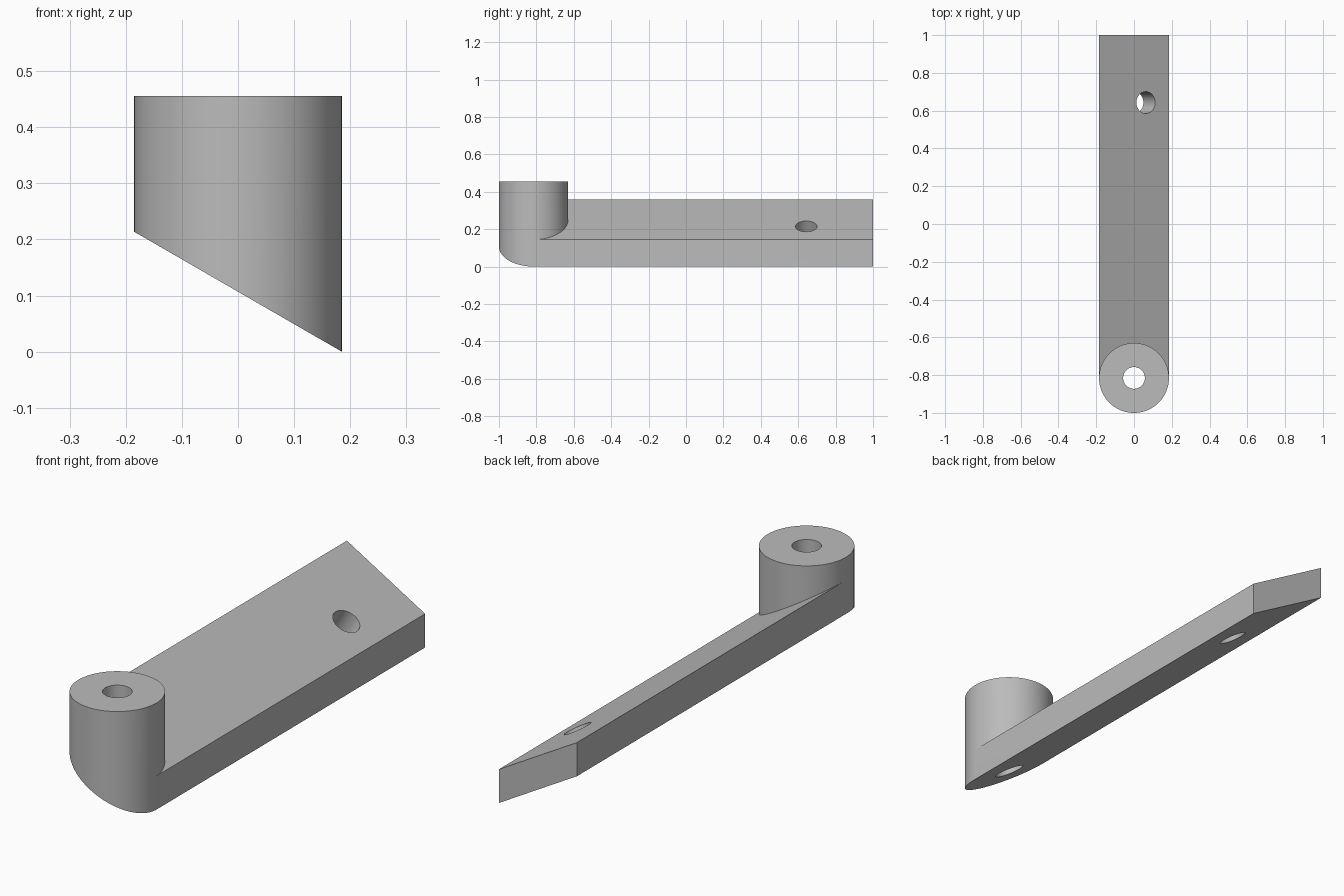
import bpy, bmesh, math
from mathutils import Matrix, Vector

cube = bpy.data.objects.get("Cube")
if cube:
    bpy.data.objects.remove(cube, do_unlink=True)

HALF = 0.185                      # half width of the bar, radius of the boss
TILT = math.radians(30)           # sideways slope of the bar
RISE = HALF * math.tan(TILT)
THICK = 0.144                     # vertical thickness of the bar
BOSS_Y = -1 + HALF
TOP = 0.456
BORE = 0.0575

grey = bpy.data.materials.new("plain grey")
grey.use_nodes = True
grey.diffuse_color = (0.5, 0.5, 0.5, 1)
grey.node_tree.nodes["Principled BSDF"].inputs["Base Color"].default_value = (0.5, 0.5, 0.5, 1)


def finish(name, bm):
    bmesh.ops.recalc_face_normals(bm, faces=bm.faces)
    mesh = bpy.data.meshes.new(name)
    bm.to_mesh(mesh)
    bm.free()
    mesh.materials.append(grey)
    obj = bpy.data.objects.new(name, mesh)
    bpy.context.collection.objects.link(obj)
    return obj


def prism(name, profile, y0, y1):
    """Extrude an (x, z) outline along y."""
    bm = bmesh.new()
    face = bm.faces.new([bm.verts.new((x, y0, z)) for x, z in profile])
    new = bmesh.ops.extrude_face_region(bm, geom=[face])["geom"]
    verts = [v for v in new if isinstance(v, bmesh.types.BMVert)]
    bmesh.ops.translate(bm, verts=verts, vec=(0, y1 - y0, 0))
    return finish(name, bm)


def cylinder(name, radius, height, centre, tilt=0, sides=96):
    bm = bmesh.new()
    matrix = Matrix.Translation(Vector(centre)) @ Matrix.Rotation(tilt, 4, "Y")
    bmesh.ops.create_cone(bm, cap_ends=True, segments=sides, radius1=radius,
                          radius2=radius, depth=height, matrix=matrix)
    return finish(name, bm)


def combine(target, other, operation):
    mod = target.modifiers.new(operation, "BOOLEAN")
    mod.operation = operation
    mod.solver = "EXACT"
    mod.object = other
    bpy.context.view_layer.objects.active = target
    bpy.ops.object.modifier_apply(modifier=mod.name)
    bpy.data.objects.remove(other, do_unlink=True)


# Sloped bar, left overlong below
arm = prism("sloped_bracket_arm",
            [(-HALF, -0.3), (HALF, -0.3), (HALF, THICK), (-HALF, THICK + 2 * RISE)],
            BOSS_Y, 1)

# Upright round boss, joined to the bar
boss = cylinder("boss", HALF, TOP + 0.3, (0, BOSS_Y, (TOP - 0.3) / 2))
combine(arm, boss, "UNION")

# Trim both along the sloped underside
under = prism("underside_cutter",
              [(-1, -2), (1, -2), (1, RISE - math.tan(TILT)), (-1, RISE + math.tan(TILT))],
              -2, 2)
combine(arm, under, "DIFFERENCE")

# Upright bore through the boss, and a bore square to the sloped bar
combine(arm, cylinder("boss_bore", BORE, 2, (0, BOSS_Y, 0.2), sides=64), "DIFFERENCE")
combine(arm, cylinder("arm_bore", BORE, 1, (0, 0.643, RISE), TILT, 64), "DIFFERENCE")

# Smooth round walls, sharp edges
bpy.ops.object.select_all(action="DESELECT")
arm.select_set(True)
bpy.context.view_layer.objects.active = arm
bpy.ops.object.shade_smooth_by_angle(angle=math.radians(25))
